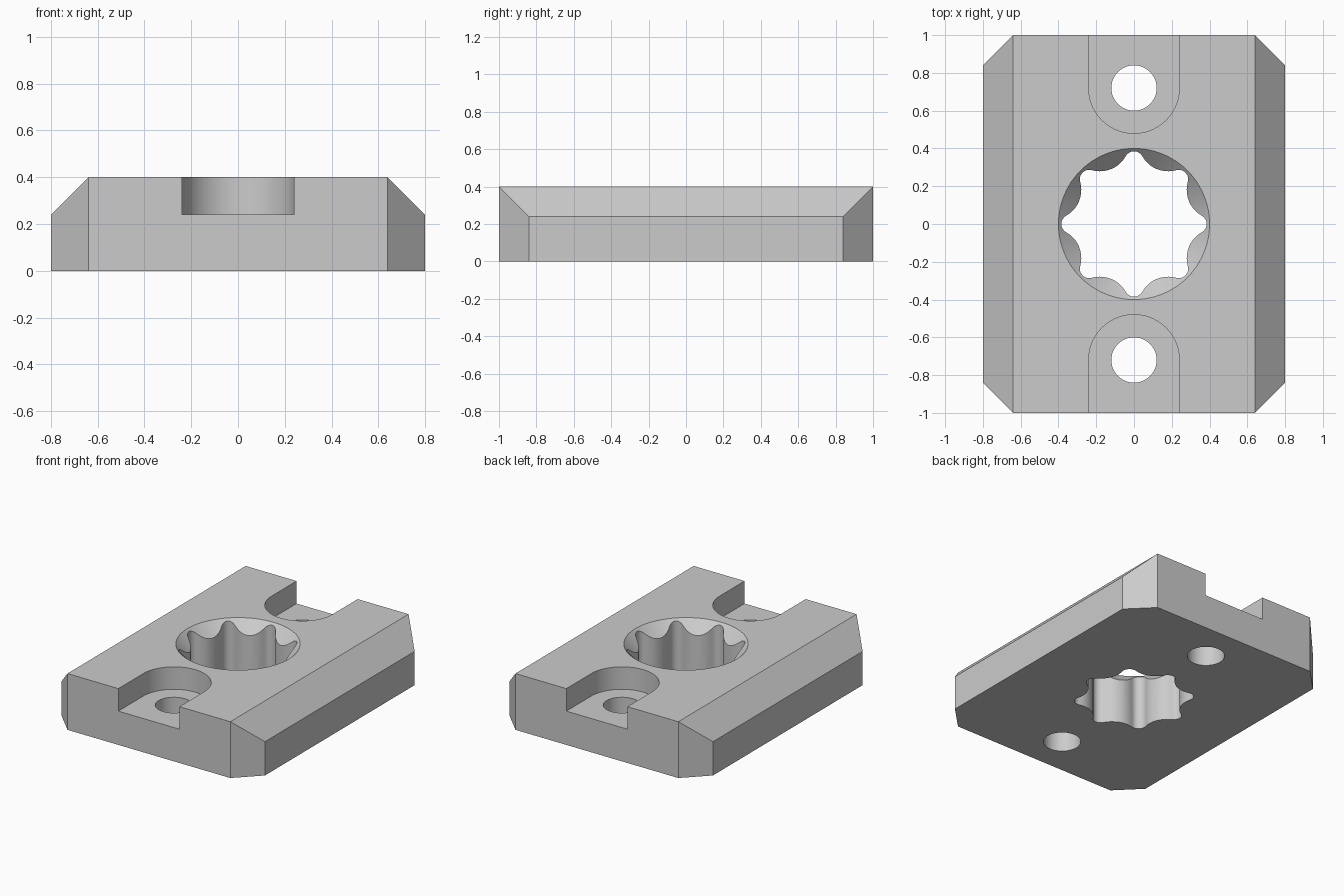
import bpy
import bmesh
from math import sin, cos, pi, radians, atan2, sqrt

if "Cube" in bpy.data.objects:
    bpy.data.objects.remove(bpy.data.objects["Cube"], do_unlink=True)

grey = bpy.data.materials.new("plain grey")
grey.use_nodes = True
grey.diffuse_color = (0.6, 0.6, 0.6, 1)
grey.node_tree.nodes["Principled BSDF"].inputs["Base Color"].default_value = grey.diffuse_color

HALF_W, HALF_L, TOP, CUT = 0.8, 1.0, 0.4, 0.16
MOUNT_Y, LOBES = 0.72, 8


def finish(name, bm):
    bmesh.ops.recalc_face_normals(bm, faces=bm.faces)
    mesh = bpy.data.meshes.new(name)
    bm.to_mesh(mesh)
    bm.free()
    mesh.materials.append(grey)
    obj = bpy.data.objects.new(name, mesh)
    bpy.context.collection.objects.link(obj)
    return obj


def prism(name, outline, z0, z1):
    bm = bmesh.new()
    base = bm.faces.new([bm.verts.new((x, y, z0)) for x, y in outline])
    side = bmesh.ops.extrude_face_region(bm, geom=[base])["geom"]
    moved = [v for v in side if isinstance(v, bmesh.types.BMVert)]
    bmesh.ops.translate(bm, verts=moved, vec=(0, 0, z1 - z0))
    return finish(name, bm)


def arc(cx, cy, r, a0, a1, n):
    return [(cx + r * cos(a0 + (a1 - a0) * i / n),
             cy + r * sin(a0 + (a1 - a0) * i / n)) for i in range(n + 1)]


def spline_outline(lobe_c, lobe_r, tooth_tip):
    # Tangent arcs: a small outward lobe, then a wide inward tooth
    half = pi / LOBES
    tooth_r = ((lobe_c**2 + tooth_tip**2 - 2 * lobe_c * tooth_tip * cos(half) - lobe_r**2)
               / (2 * (lobe_r + lobe_c * cos(half) - tooth_tip)))
    d = tooth_tip + tooth_r
    meet = atan2(d * sin(half), d * cos(half) - lobe_c)
    sweep = meet + pi - half
    lobe = arc(lobe_c, 0, lobe_r, -meet, meet, 14)
    tooth = arc(d * cos(half), d * sin(half), tooth_r,
                meet + pi, 2 * half + pi - meet + pi - pi, 10)
    points = []
    for k in range(LOBES):
        a = 2 * half * k
        points += [(x * cos(a) - y * sin(a), x * sin(a) + y * cos(a))
                   for x, y in lobe + tooth[1:-1]]
    return points


# Block with clipped corners and sloped long top edges
bm = bmesh.new()
for sx in (-1, 1):
    for sy in (-1, 1):
        for x, y, z in ((HALF_W - CUT, HALF_L, 0), (HALF_W, HALF_L - CUT, 0),
                        (HALF_W, HALF_L - CUT, TOP - CUT), (HALF_W - CUT, HALF_L, TOP)):
            bm.verts.new((sx * x, sy * y, z))
bmesh.ops.convex_hull(bm, input=bm.verts)
bmesh.ops.dissolve_limit(bm, angle_limit=radians(1), verts=bm.verts, edges=bm.edges)
block = finish("mounting_block", bm)

# Lobed central bore and its conical lead-in
cutters = [prism("lobed_bore", spline_outline(0.335, 0.05, 0.315), -0.1, 0.6)]
bm = bmesh.new()
bmesh.ops.create_cone(bm, cap_ends=True, segments=96, radius1=0.28, radius2=0.45, depth=0.17)
bmesh.ops.translate(bm, verts=bm.verts, vec=(0, 0, 0.365))
cutters.append(finish("bore_lead_in", bm))

# Open-ended screw recess and through hole at each end
for s in (-1, 1):
    rounded = arc(0, -s * MOUNT_Y, 0.24, 0, s * pi, 48)
    slot = [(0.24, -s * 1.2)] + rounded + [(-0.24, -s * 1.2)]
    cutters.append(prism("screw_recess", slot, TOP - CUT, 0.6))
    hole = arc(0, s * MOUNT_Y, 0.12, 0, 2 * pi, 48)[:-1]
    cutters.append(prism("screw_hole", hole, -0.1, 0.6))

bpy.ops.object.select_all(action="DESELECT")
block.select_set(True)
bpy.context.view_layer.objects.active = block
for cutter in cutters:
    cutter.hide_render = True
    mod = block.modifiers.new(cutter.name, "BOOLEAN")
    mod.operation, mod.solver, mod.object = "DIFFERENCE", "EXACT", cutter
    bpy.ops.object.modifier_apply(modifier=mod.name)
    bpy.data.objects.remove(cutter, do_unlink=True)

bpy.ops.object.shade_smooth_by_angle(angle=radians(30))
